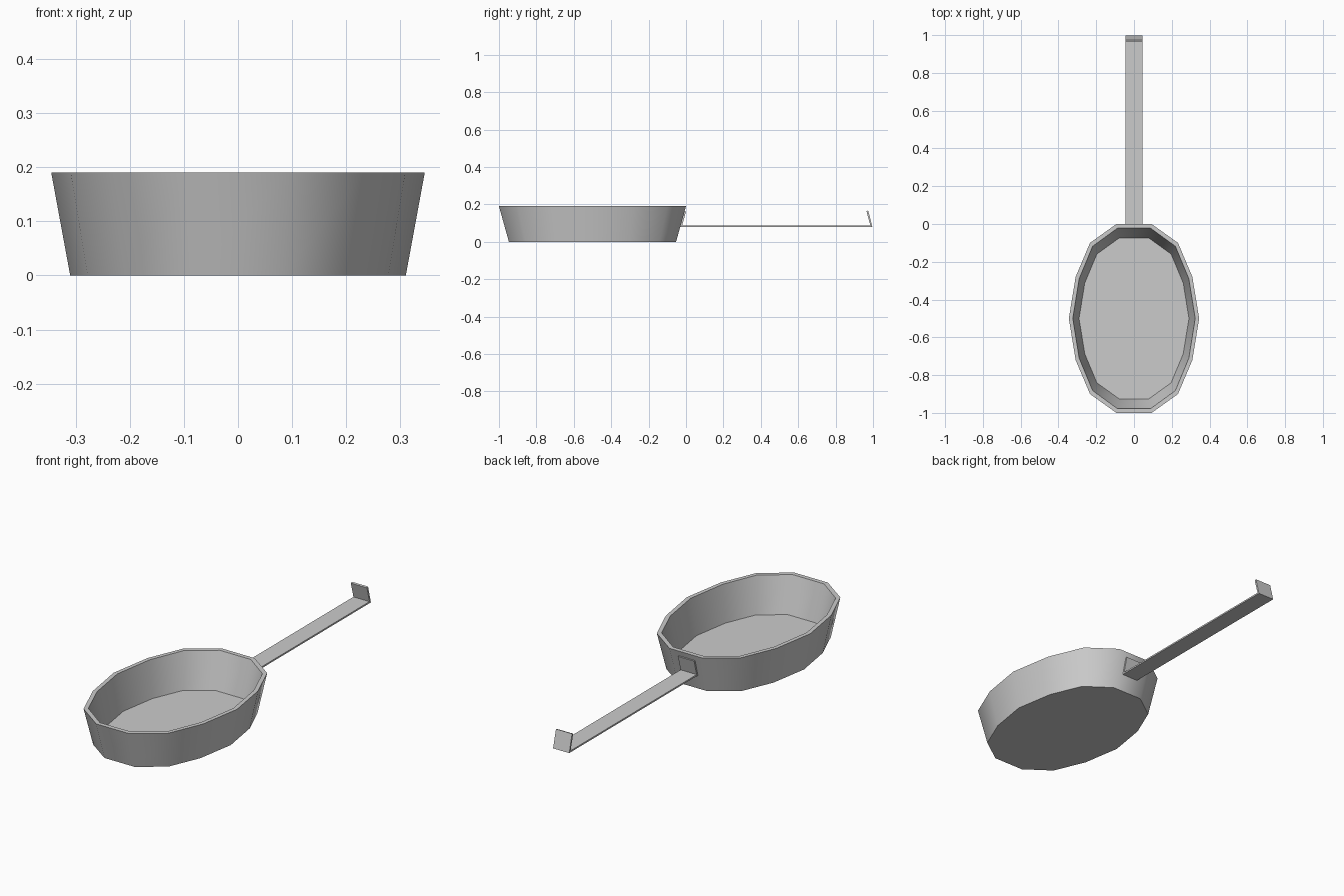
import bpy, bmesh, math

if "Cube" in bpy.data.objects:
    bpy.data.objects.remove(bpy.data.objects["Cube"])

def make_object(name, bm):
    bmesh.ops.recalc_face_normals(bm, faces=bm.faces[:])
    mesh = bpy.data.meshes.new(name)
    bm.to_mesh(mesh)
    bm.free()
    ob = bpy.data.objects.new(name, mesh)
    bpy.context.collection.objects.link(ob)
    return ob

# Fourteen-sided oval, from one quarter of its outline
quarter = [(0.345, 0.0), (0.309, 0.22), (0.233, 0.40), (0.093, 0.50)]
half = quarter + [(-x, y) for x, y in reversed(quarter)]
oval = half + [(x, -y) for x, y in reversed(half[1:-1])]

# Pan: rings (half width, half length, height) from outer base to inner floor
rings = [(0.310, 0.447, 0.0), (0.345, 0.50, 0.19),
         (0.324, 0.478, 0.19), (0.291, 0.426, 0.01)]
bm = bmesh.new()
loops = [[bm.verts.new((x / 0.345 * rx, y / 0.5 * ry - 0.5, z)) for x, y in oval]
         for rx, ry, z in rings]
n = len(oval)
for a, b in zip(loops, loops[1:]):
    for i in range(n):
        j = (i + 1) % n
        bm.faces.new((a[i], a[j], b[j], b[i]))
bm.faces.new(loops[0])
bm.faces.new(loops[-1])
pan = make_object("pan", bm)
bpy.context.view_layer.objects.active = pan
pan.select_set(True)
bpy.ops.object.shade_smooth_by_angle(angle=math.radians(42))

# Handle: bent flat strip, its side profile (y, z) extruded across x
profile = [(-0.008, 0.162), (-0.031, 0.078), (0.997, 0.078), (0.974, 0.167),
           (0.965, 0.164), (0.986, 0.086), (-0.021, 0.086), (0.0, 0.162)]
bm = bmesh.new()
sides = [[bm.verts.new((x, y, z)) for y, z in profile] for x in (-0.045, 0.045)]
m = len(profile)
for i in range(m):
    j = (i + 1) % m
    bm.faces.new((sides[0][i], sides[0][j], sides[1][j], sides[1][i]))
for s in sides:
    for i in range(3):
        bm.faces.new((s[i], s[i + 1], s[m - 2 - i], s[m - 1 - i]))
make_object("handle", bm)
